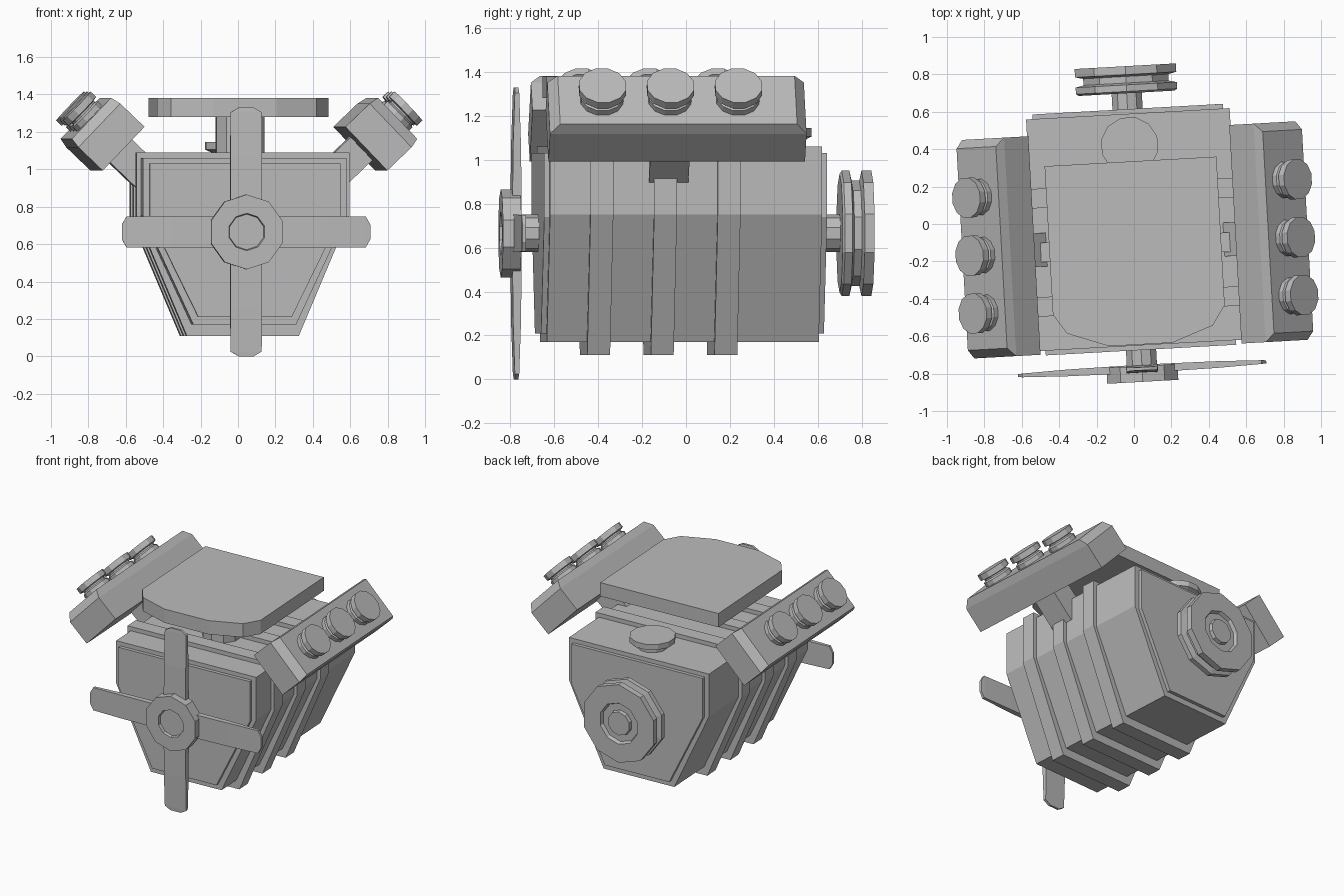
import bpy, bmesh
from math import pi, sin, cos, radians
from mathutils import Matrix, Vector

if "Cube" in bpy.data.objects:
    bpy.data.objects.remove(bpy.data.objects["Cube"])

metal = bpy.data.materials.new("grey_metal")
metal.use_nodes = True
metal.diffuse_color = (0.5, 0.5, 0.5, 1)
metal.node_tree.nodes["Principled BSDF"].inputs["Base Color"].default_value = (0.5, 0.5, 0.5, 1)

# the whole engine sits slightly turned about its upright axis
TURN = Matrix.Rotation(radians(3.2), 4, 'Z')
AXLE_Z = 0.665
FORWARD = Matrix.Rotation(pi / 2, 4, 'X')
BACKWARD = Matrix.Rotation(-pi / 2, 4, 'X')


def loft(name, rings, matrix=Matrix()):
    """Skin a row of equal-length point rings and cap both ends."""
    bm = bmesh.new()
    rows = [[bm.verts.new(p) for p in ring] for ring in rings]
    n = len(rows[0])
    for a, b in zip(rows, rows[1:]):
        for i in range(n):
            j = (i + 1) % n
            bm.faces.new((a[i], a[j], b[j], b[i]))
    bm.faces.new(rows[0])
    bm.faces.new(rows[-1])
    bm.transform(TURN @ matrix)
    bmesh.ops.recalc_face_normals(bm, faces=bm.faces)
    mesh = bpy.data.meshes.new(name)
    bm.to_mesh(mesh)
    bm.free()
    mesh.materials.append(metal)
    obj = bpy.data.objects.new(name, mesh)
    bpy.context.scene.collection.objects.link(obj)
    return obj


def lathe(name, profile, matrix, sides=10):
    """Turn (radius, height) pairs about the local z axis."""
    angles = [2 * pi * (i + 0.5) / sides for i in range(sides)]
    return loft(name, [[(r * cos(a), r * sin(a), h) for a in angles]
                       for r, h in profile], matrix)


def mirrored(half):
    """Close a right-hand outline with its mirror image."""
    return half + [(-x, z) for x, z in reversed(half)]


def section(name, half, y0, y1):
    outline = mirrored(half)
    return loft(name, [[(x, y, z) for x, z in outline] for y in (y0, y1)])


# crankcase with raised end plates
section("engine_block", [(0.545, 1.06), (0.545, 0.75), (0.275, 0.17)], -0.65, 0.59)
plate = [(0.51, 1.03), (0.51, 0.74), (0.25, 0.21)]
section("front_plate", plate, -0.675, -0.64)
section("back_plate", plate, 0.58, 0.615)

# ribs wrapped around the block
for i in range(3):
    y = -0.415 + 0.29 * i
    section(f"block_rib_{i + 1}", [(0.57, 1.09), (0.57, 0.75), (0.3, 0.11)],
            y - 0.052, y + 0.052)

# air filter: square at the back, rounded at the front
outline = mirrored([(0.46, 0.335), (0.46, -0.46), (0.39, -0.565), (0.17, -0.645)])
loft("air_filter", [[(x, y, z) for x, y in outline] for z in (1.28, 1.38)])
lathe("filter_neck", [(0.135, 1.05), (0.135, 1.29)], Matrix.Translation((0, -0.2, 0)))

# oil filler cap behind the filter
lathe("oil_cap", [(0.1, 1.05), (0.1, 1.08), (0.155, 1.105), (0.155, 1.145)],
      Matrix.Translation((0, 0.42, 0)), 12)

# cylinder heads on both sides, each with a strut and three caps
CAP = [(0.1, -0.01), (0.1, 0.03), (0.085, 0.04), (0.085, 0.05), (0.11, 0.055), (0.11, 0.095)]
for side, label in ((1, "left"), (-1, "right")):
    out = Vector((0.72 * side, 0, 0.69)).normalized()
    down = Vector((0.69 * side, 0, -0.72)).normalized()
    base = Vector((0.65 * side, 0, 1.11))

    def slab(depth, half, y0, y1):
        mid = base + out * depth
        return [mid + down * d + Vector((0, y, 0))
                for d, y in ((-half, y0), (half, y0), (half, y1), (-half, y1))]

    loft(f"{label}_head", [slab(0, 0.162, -0.67, 0.5), slab(0.18, 0.162, -0.67, 0.5),
                           slab(0.235, 0.152, -0.625, 0.455)])
    loft(f"{label}_head_strut", [slab(-0.22, 0.085, -0.2, -0.02),
                                 slab(0.02, 0.085, -0.2, -0.02)])
    aim = out.to_track_quat('Z', 'Y').to_matrix().to_4x4()
    for i in range(3):
        spot = base + out * 0.235 + Vector((0, -0.43 + 0.31 * i, 0))
        lathe(f"{label}_head_cap_{i + 1}", CAP, Matrix.Translation(spot) @ aim, 12)

# fan: shaft, hub with a recessed centre, and four tapering blades
axle = Matrix.Translation((0, 0, AXLE_Z))
lathe("fan_shaft", [(0.085, 0.64), (0.085, 0.78)], axle @ FORWARD)
lathe("fan_hub", [(0.2, 0.76), (0.2, 0.845), (0.1, 0.845), (0.095, 0.825)], axle @ FORWARD)
BLADE = [(0.02, 0.085, 0.022), (0.4, 0.085, 0.018), (0.64, 0.083, 0.01), (0.665, 0.04, 0.008)]
for i in range(4):
    spin = Matrix.Rotation(i * pi / 2, 4, 'Y')
    loft(f"fan_blade_{i + 1}",
         [[(-w, -t, r), (w, -t, r), (w, t, r), (-w, t, r)] for r, w, t in BLADE],
         Matrix.Translation((0, -0.775, AXLE_Z)) @ spin)

# grooved belt pulley at the back
lathe("pulley_shaft", [(0.085, 0.58), (0.085, 0.72)], axle @ BACKWARD)
lathe("belt_pulley", [(0.27, 0.7), (0.285, 0.71), (0.285, 0.745), (0.24, 0.755), (0.24, 0.79),
                      (0.285, 0.8), (0.285, 0.845), (0.15, 0.845), (0.14, 0.82),
                      (0.09, 0.82), (0.085, 0.845)], axle @ BACKWARD)
